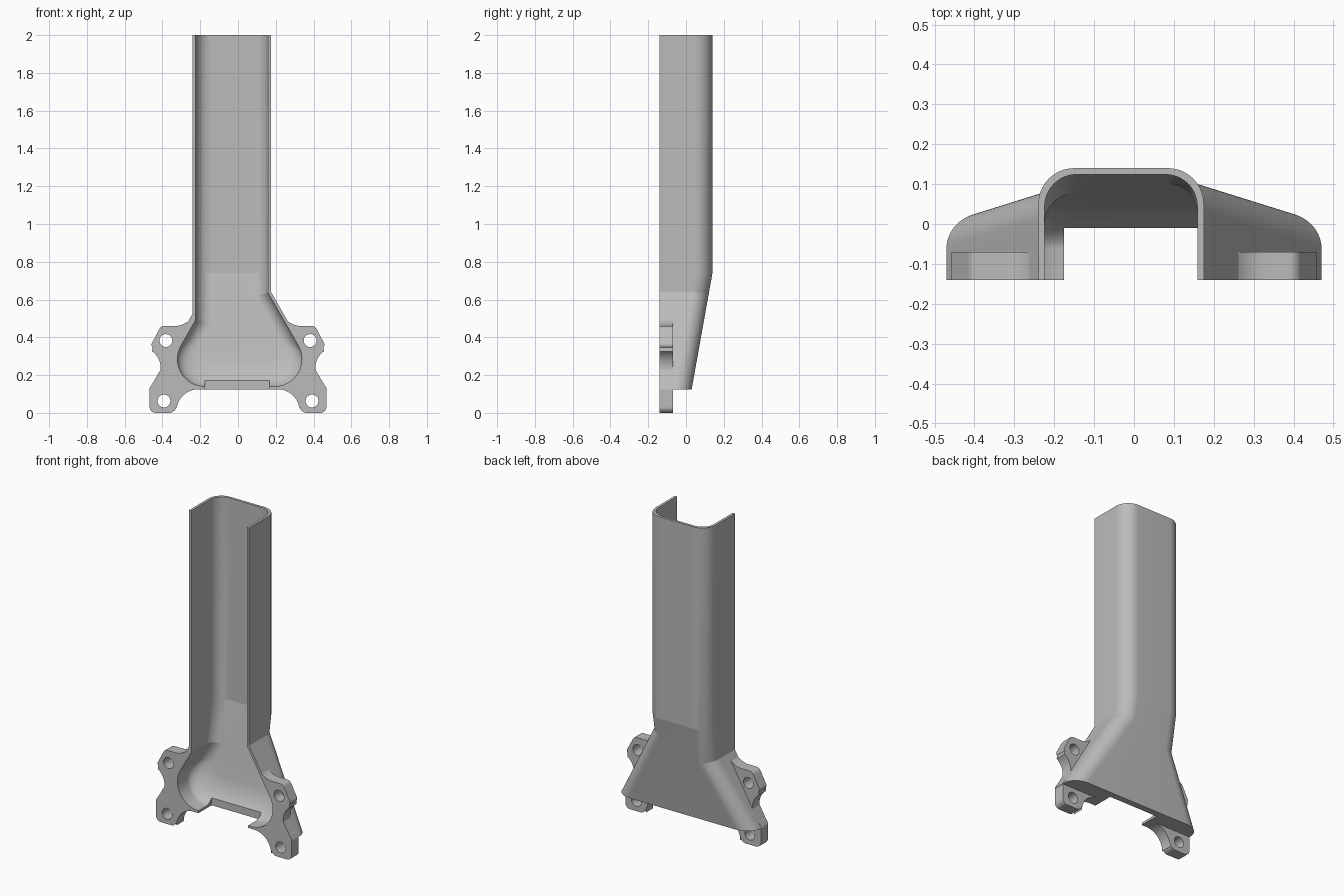
import bpy, bmesh, math

if "Cube" in bpy.data.objects:
    bpy.data.objects.remove(bpy.data.objects["Cube"], do_unlink=True)

FRONT, FLOOR, KINK, TOP = -0.14, 0.125, 0.74, 2.0
HALF, SLOPE = 0.47, 0.573            # flare half width, x change per unit z
COS = 1 / math.hypot(1, SLOPE)       # flare side normal
LEAN = math.atan(SLOPE)

grey = bpy.data.materials.new("grey")
grey.use_nodes = True
grey.diffuse_color = (0.5, 0.5, 0.5, 1)
grey.node_tree.nodes["Principled BSDF"].inputs["Base Color"].default_value = (0.5, 0.5, 0.5, 1)


def finish(bm, name):
    bmesh.ops.recalc_face_normals(bm, faces=bm.faces)
    mesh = bpy.data.meshes.new(name)
    bm.to_mesh(mesh)
    bm.free()
    ob = bpy.data.objects.new(name, mesh)
    bpy.context.collection.objects.link(ob)
    mesh.materials.append(grey)
    return ob


def arc(cx, cz, r, a, b, n=12):
    angles = [math.radians(a + (b - a) * i / n) for i in range(n + 1)]
    return [(cx + r * math.cos(t), cz + r * math.sin(t)) for t in angles]


def back_y(z):
    return 0.03 + 0.11 * min(1, (z - FLOOR) / (KINK - FLOOR))


def flare_x(z, offset):
    return HALF - offset / COS - SLOPE * (z - FLOOR)


def outer_side(tube, d):
    kink = FLOOR + (HALF - d / COS - tube + d) / SLOPE
    return [(tube - d, TOP), (tube - d, KINK), (tube - d, kink), (flare_x(FLOOR, d), FLOOR)]


def inner_side(tube, wall, d):
    x = tube - 0.016 - d
    kink = FLOOR + (HALF - (wall + d) / COS - x) / SLOPE
    r, cz = 0.145 - d, 0.285 + d
    cx = flare_x(cz, wall + 0.145)
    return [(x, TOP + 0.1), (x, KINK), (x, kink)] + arc(cx, cz, r, math.degrees(LEAN), -90, 20)


def rounded_loft(name, left, right, radius, front, inset, steps):
    """Solid from a front outline whose back edge is rounded along its length."""
    bm = bmesh.new()
    rings = []
    for i in range(-1, steps + 1):
        a = math.pi / 2 * max(i, 0) / steps
        d = radius * (1 - math.cos(a))
        sides = []
        for sign, side in ((-1, left(d)), (1, right(d))):
            sides.append([bm.verts.new((sign * x, front if i < 0 else
                          back_y(z) - inset - radius * (1 - math.sin(a)), z))
                          for x, z in side])
        rings.append(sides)
    loops = [s[0] + s[1][::-1] for s in rings]
    for p, q in zip(loops, loops[1:]):
        for i in range(len(p)):
            j = (i + 1) % len(p)
            bm.faces.new((p[i], p[j], q[j], q[i]))
    for l, r in (rings[0], rings[-1]):
        for i in range(len(l) - 1):
            bm.faces.new((l[i], l[i + 1], r[i + 1], r[i]))
    return finish(bm, name)


def prism(name, points, y0, y1):
    bm = bmesh.new()
    face = bm.faces.new([bm.verts.new((x, y0, z)) for x, z in points])
    ext = bmesh.ops.extrude_face_region(bm, geom=[face])["geom"]
    bmesh.ops.translate(bm, vec=(0, y1 - y0, 0),
                        verts=[v for v in ext if isinstance(v, bmesh.types.BMVert)])
    return finish(bm, name)


def combine(target, tool, operation):
    mod = target.modifiers.new(operation, "BOOLEAN")
    mod.object, mod.operation, mod.solver = tool, operation, "EXACT"
    bpy.context.view_layer.objects.active = target
    bpy.ops.object.modifier_apply(modifier=mod.name)
    bpy.data.objects.remove(tool, do_unlink=True)


# Outer channel with flared foot
body = rounded_loft("cable_channel", lambda d: outer_side(0.24, d),
                    lambda d: outer_side(0.175, d), 0.09, FRONT, 0, 16)

# Mounting flange with four ears
half = (arc(0.335, 0.57, 0.11, 195, 270)
        + arc(0.39, 0.43, 0.03, 90, 25)
        + arc(0.44, 0.36, 0.018, 30, -45)
        + arc(0.515, 0.24, 0.105, 125, 235, 16)
        + [(0.468, 0.13)]
        + arc(0.436, 0.032, 0.032, 0, -90)
        + arc(0.365, 0.04, 0.04, -90, -180)
        + arc(0.21, 0.009, 0.116, 0, 90))
flange = prism("flange", half + [(-x, z) for x, z in reversed(half)], FRONT, -0.07)
combine(body, flange, "UNION")

# Hollow inside, open at the front and top
cavity = rounded_loft("cavity", lambda d: inner_side(0.24, 0.031, d),
                      lambda d: inner_side(0.175, 0.016, d), 0.08, -0.2, 0.016, 20)
combine(body, cavity, "DIFFERENCE")

# Notch in the bottom wall
notch = prism("notch", [(-0.175, 0.1), (0.168, 0.1), (0.168, 0.18), (-0.175, 0.18)], -0.2, -0.01)
combine(body, notch, "DIFFERENCE")

# Screw holes
for sign in (-1, 1):
    for x, z in ((0.382, 0.383), (0.392, 0.063)):
        hole = prism("hole", arc(sign * x, z, 0.034, 0, 360, 48)[:-1], -0.2, -0.06)
        combine(body, hole, "DIFFERENCE")

bpy.ops.object.select_all(action="DESELECT")
body.select_set(True)
bpy.context.view_layer.objects.active = body
bpy.ops.object.shade_smooth_by_angle(angle=math.radians(9.5))
